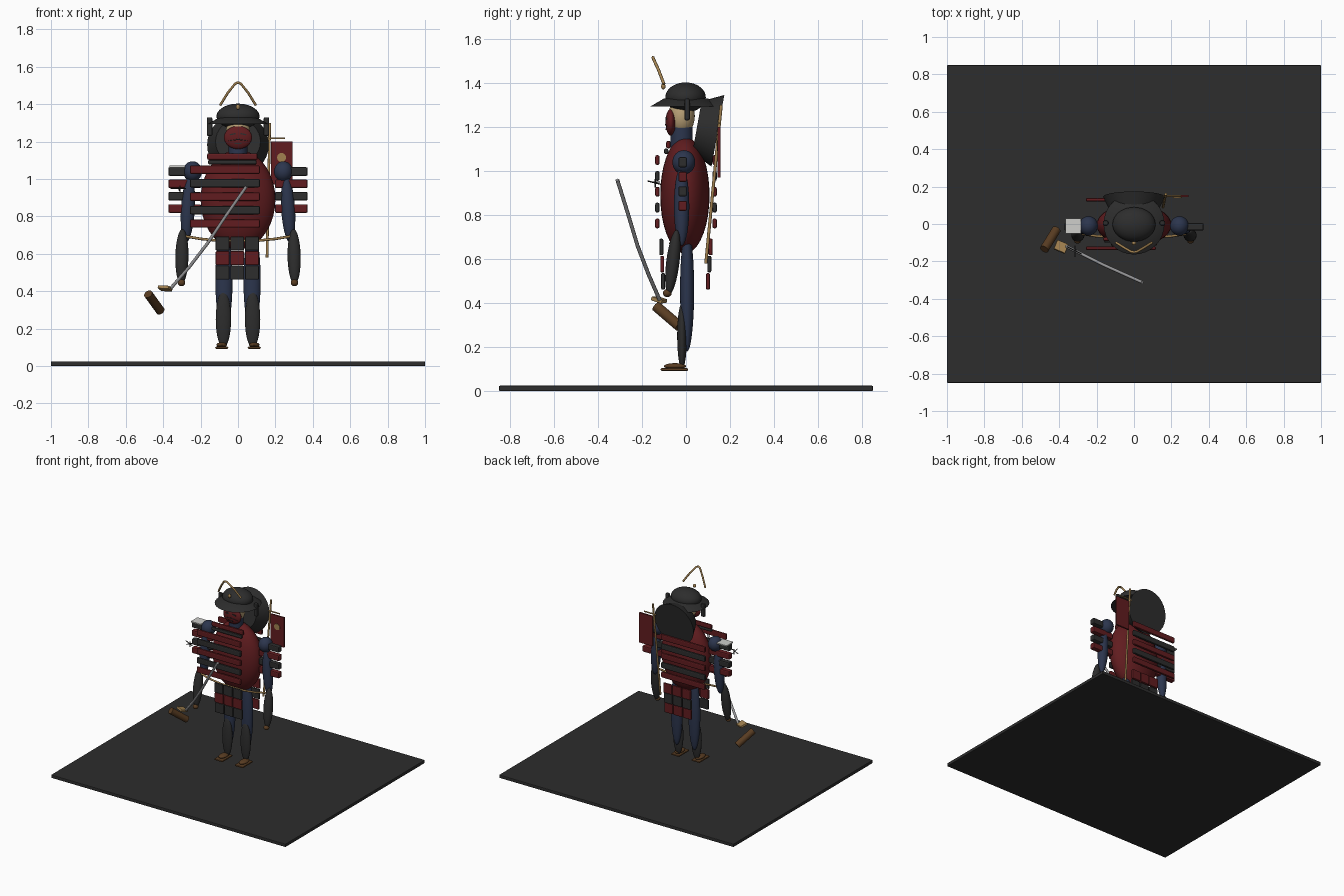
import bpy, math
from mathutils import Vector

if "Cube" in bpy.data.objects:
    bpy.data.objects.remove(bpy.data.objects["Cube"])


def material(name, r, g, b):
    m = bpy.data.materials.new(name)
    m.use_nodes = True
    m.diffuse_color = (r, g, b, 1)
    m.node_tree.nodes["Principled BSDF"].inputs["Base Color"].default_value = (r, g, b, 1)
    return m


BLACK = material("black lacquer", .026, .026, .026)
RED = material("dark red lacquer", .12, .012, .014)
BLUE = material("indigo cloth", .025, .036, .075)
GOLD = material("old gold", .36, .22, .08)
BROWN = material("brown wrap", .1, .046, .016)
STEEL = material("steel", .32, .32, .33)
PALE = material("pale metal", .62, .62, .6)
SKIN = material("skin", .48, .35, .18)


def finish(name, mat, smooth=True):
    ob = bpy.context.object
    ob.name = name
    ob.data.materials.append(mat)
    if smooth:
        bpy.ops.object.shade_smooth_by_angle(angle=math.radians(40))
    return ob


def box(name, mat, loc, size, rot=(0, 0, 0), bevel=.004):
    bpy.ops.mesh.primitive_cube_add(size=1, location=loc, rotation=rot)
    ob = finish(name, mat, False)
    ob.scale = size
    bpy.ops.object.transform_apply(location=False, rotation=False, scale=True)
    if bevel:
        mod = ob.modifiers.new("Bevel", 'BEVEL')
        mod.width = bevel
        mod.segments = 2
    return ob


def ball(name, mat, loc, radii, rot=(0, 0, 0)):
    bpy.ops.mesh.primitive_uv_sphere_add(segments=32, ring_count=18, radius=1,
                                         location=loc, rotation=rot)
    bpy.context.object.scale = radii
    return finish(name, mat)


def rod(name, mat, start, end, r1, r2=None):
    a, b = Vector(start), Vector(end)
    turn = (b - a).to_track_quat('Z', 'Y').to_euler()
    bpy.ops.mesh.primitive_cone_add(vertices=32, radius1=r1, radius2=r1 if r2 is None else r2,
                                    depth=(b - a).length, location=(a + b) / 2, rotation=turn)
    return finish(name, mat)


def tube(name, mat, points, r):
    cu = bpy.data.curves.new(name, 'CURVE')
    cu.dimensions = '3D'
    cu.bevel_depth = r
    cu.bevel_resolution = 2
    cu.use_fill_caps = True
    sp = cu.splines.new('POLY')
    sp.points.add(len(points) - 1)
    for p, co in zip(sp.points, points):
        p.co = (*co, 1)
    cu.materials.append(mat)
    ob = bpy.data.objects.new(name, cu)
    bpy.context.collection.objects.link(ob)
    return ob


# Base slab
box("ground_slab", BLACK, (0, 0, .0125), (2, 1.7, .025), bevel=.005)

# Torso and lamellar slats front and back
ball("torso", RED, (0, -.005, .89), (.2, .112, .265))
for i in range(5):
    z = 1.05 - i * .072
    mat = BLACK if i % 2 else RED
    for y, side in ((-.13, "front"), (.13, "back")):
        box(f"{side}_slat_{i}", mat, (-.07, y, z), (.375, .02, .045), bevel=.008)
box("collar_slat_upper", RED, (-.03, -.08, 1.12), (.27, .02, .035), bevel=.008)
box("collar_slat_lower", BLACK, (-.03, -.09, 1.09), (.26, .02, .025), bevel=.008)

# Skirt plates in three columns
for col in (-1, 0, 1):
    for row in range(3):
        z = .655 - row * .078
        box("front_skirt_plate", RED if row == 1 else BLACK,
            (-.004 + col * .079, -.112 + row * .004, z), (.074, .018, .075), bevel=.006)
        box("back_skirt_plate", BLACK if row == 1 else RED,
            (-.004 + col * .079, .112 - row * .006, z), (.074, .018, .075), bevel=.006)
tube("belt_cord", GOLD, [(-.29, -.05, .695), (-.2, -.065, .68), (-.1, -.07, .67),
                         (.1, -.07, .67), (.2, -.065, .68), (.29, -.05, .695)], .007)

# Limbs, mirrored
for s, side in ((1, "left"), (-1, "right")):
    ball(f"{side}_shoulder", BLUE, (s * .243, -.01, 1.04), (.05, .052, .055))
    ball(f"{side}_upper_arm", BLUE, (s * .268, -.02, .84), (.037, .035, .18), (0, s * -.06, 0))
    ball(f"{side}_forearm", BLACK, (s * .3, -.06, .585), (.035, .03, .148), (-.12, s * -.02, 0))
    ball(f"{side}_hand", BROWN, (s * .302, -.085, .445), (.02, .02, .018))
    for i in range(4):
        box(f"{side}_shoulder_plate_{i}", RED if i % 2 else BLACK,
            (s * .285, -.015, 1.04 - i * .066), (.175, .04, .046), bevel=.008)
    ball(f"{side}_thigh", BLUE, (s * .075, .005, .46), (.046, .032, .28))
    ball(f"{side}_shin_guard", BLACK, (s * .078, -.018, .25), (.041, .022, .15))
    ball(f"{side}_foot", BROWN, (s * .087, -.05, .113), (.028, .05, .014))
    box(f"{side}_sandal", BROWN, (s * .087, -.053, .098), (.07, .125, .012), bevel=.005)
    box(f"{side}_helmet_flap", BLACK, (s * .152, .005, 1.28), (.03, .025, .1), bevel=.008)

# Pale plate and small spiked charm at the right shoulder
box("shoulder_cap_plate", PALE, (-.325, -.01, 1.067), (.085, .08, .009), bevel=0)
for a, b in (((-.36, -.12, .95), (-.28, -.16, .95)), ((-.315, -.115, .94), (-.315, -.175, .955)),
             ((-.31, -.14, .925), (-.31, -.14, .965))):
    rod("charm_spike", BLACK, a, b, .003)

# Head, mask and helmet
rod("neck", BLUE, (0, -.02, 1.1), (0, -.02, 1.2), .05)
ball("head", SKIN, (0, -.02, 1.25), (.065, .06, .085))
ball("face_mask", RED, (0, -.068, 1.222), (.075, .025, .062))
for s in (1, -1):
    box("mask_eye", BLACK, (s * .028, -.089, 1.24), (.032, .008, .007), (0, s * .2, 0), 0)
    rod("mask_whisker", BLACK, (0, -.093, 1.212), (s * .055, -.087, 1.203), .003, .001)
box("mask_mouth", BLACK, (0, -.09, 1.19), (.04, .008, .006), bevel=0)
ball("helmet_dome", BLACK, (0, -.002, 1.335), (.115, .092, .068))
rod("helmet_brim", BLACK, (0, 0, 1.293), (0, 0, 1.33), .163, .1)
rod("neck_guard", BLACK, (0, .05, 1.2), (0, .145, 1.183), .12, .165)
tube("helmet_crest", GOLD, [(-.095, -.1, 1.395), (-.055, -.125, 1.46), (-.015, -.148, 1.51),
                            (0, -.15, 1.516), (.015, -.148, 1.51), (.055, -.125, 1.46),
                            (.095, -.1, 1.395)], .007)
ball("crest_boss", GOLD, (0, -.103, 1.385), (.012, .01, .014))

# Back banner
rod("banner_pole", GOLD, (.155, .09, .58), (.17, .16, 1.3), .007)
rod("banner_crossbar", GOLD, (.15, .15, 1.218), (.25, .15, 1.218), .005)
box("banner_cloth", RED, (.233, .15, 1.085), (.115, .012, .23), bevel=0)
rod("banner_disc", GOLD, (.233, .145, 1.115), (.233, .14, 1.115), .024)

# Sword
tube("sword_blade", STEEL, [(.045, -.312, .96), (-.06, -.265, .81), (-.16, -.22, .66),
                            (-.26, -.17, .53), (-.36, -.12, .415)], .009)
box("sword_guard", GOLD, (-.39, -.122, .415), (.065, .055, .018), (-.3, .05, -.4))
rod("sword_grip", BROWN, (-.48, -.135, .385), (-.415, -.03, .295), .024)
